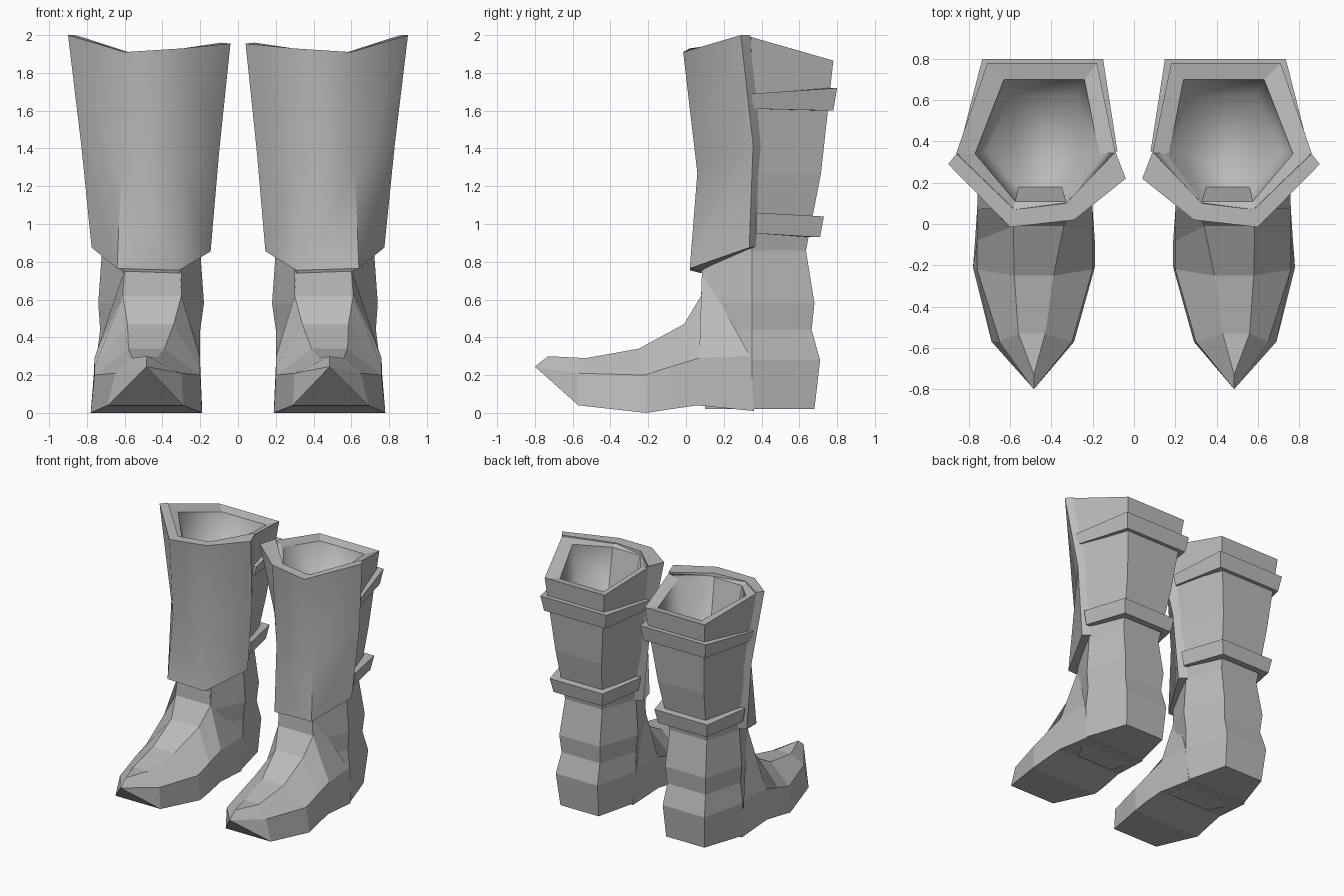
import bpy, bmesh, math

cube = bpy.data.objects.get("Cube")
if cube:
    bpy.data.objects.remove(cube, do_unlink=True)

grey = bpy.data.materials.new("boot grey")
grey.use_nodes = True
COLOUR = (0.5, 0.5, 0.5, 1)
grey.diffuse_color = COLOUR
grey.node_tree.nodes["Principled BSDF"].inputs["Base Color"].default_value = COLOUR


def loft(name, rings, cap_start=True, cap_end=True, smooth=None):
    """Skin a list of closed rings, then mirror the part for the other boot."""
    bm = bmesh.new()
    rows = [[bm.verts.new(p) for p in ring] for ring in rings]
    for a, b in zip(rows, rows[1:]):
        n = len(a)
        for i in range(n):
            bm.faces.new((a[i], a[(i + 1) % n], b[(i + 1) % n], b[i]))
    if cap_start:
        bm.faces.new(rows[0])
    if cap_end:
        bm.faces.new(rows[-1])
    bmesh.ops.remove_doubles(bm, verts=bm.verts, dist=0.0005)
    bmesh.ops.recalc_face_normals(bm, faces=bm.faces)
    mesh = bpy.data.meshes.new(name)
    bm.to_mesh(mesh)
    bm.free()
    mesh.materials.append(grey)
    obj = bpy.data.objects.new(name, mesh)
    bpy.context.collection.objects.link(obj)
    if smooth:
        bpy.ops.object.select_all(action='DESELECT')
        obj.select_set(True)
        bpy.context.view_layer.objects.active = obj
        bpy.ops.object.shade_smooth_by_angle(angle=math.radians(smooth))
    mirror = obj.modifiers.new("other boot", 'MIRROR')
    mirror.use_mirror_merge = False
    return obj


def leg_ring(back, side, front):
    """Six-sided section; each pair is (inner x, outer x, y, inner z, outer z)."""
    def ends(p):
        return (p[0], p[2], p[3]), (p[1], p[2], p[-1])
    (bi, bo), (si, so), (fi, fo) = ends(back), ends(side), ends(front)
    return [bi, bo, so, fo, fi, si]


# Leg: stacked hexagons, then over the rim and down into the opening
leg = []
for z, bx0, bx1, by, sx0, sx1, fy in [
        (0.02, 0.30, 0.64, 0.68, 0.22, 0.75, 0.10),
        (0.28, 0.29, 0.66, 0.71, 0.20, 0.75, 0.10),
        (0.44, 0.30, 0.64, 0.665, 0.20, 0.73, 0.10),
        (0.58, 0.29, 0.65, 0.68, 0.18, 0.74, 0.08),
        (0.86, 0.30, 0.63, 0.635, 0.20, 0.72, 0.09),
        (1.27, 0.25, 0.66, 0.715, 0.14, 0.79, 0.13)]:
    leg.append(leg_ring((bx0, bx1, by, z), (sx0, sx1, 0.35, z), (0.30, 0.61, fy, z)))
leg.append(leg_ring((0.18, 0.71, 0.78, 1.865), (0.09, 0.86, 0.345, 1.95, 1.99),
                    (0.32, 0.59, 0.06, 1.91)))
leg.append(leg_ring((0.24, 0.63, 0.70, 1.85), (0.17, 0.77, 0.34, 1.92, 1.95),
                    (0.33, 0.575, 0.11, 1.89)))
leg.append(leg_ring((0.28, 0.60, 0.62, 1.60), (0.24, 0.71, 0.35, 1.60),
                    (0.35, 0.56, 0.18, 1.60)))
leg_obj = loft("boot_leg", leg)

# Smooth lining inside the opening
for poly in leg_obj.data.polygons:
    c = poly.center
    if c.z > 1.59 and all(leg_obj.data.vertices[v].co.z < 1.96 for v in poly.vertices):
        inside = 0.15 < c.y < 0.67 and 0.2 < c.x < 0.75
        poly.use_smooth = inside


# Foot: sections running forward to the toe; each row is (inner x, outer x, y, z)
def foot_ring(bottom, middle, top):
    inner = [(p[0], p[2], p[3]) for p in (bottom, middle, top)]
    outer = [(p[1], p[2], p[3]) for p in (top, middle, bottom)]
    return inner + outer


TIP = (0.485, 0.485, -0.80, 0.245)
loft("boot_foot", [
    foot_ring((0.22, 0.75, 0.36, 0.01), (0.20, 0.75, 0.34, 0.30), (0.31, 0.60, 0.085, 0.76)),
    foot_ring((0.20, 0.76, 0.06, 0.04), (0.20, 0.76, 0.07, 0.29), (0.30, 0.61, 0.08, 0.62)),
    foot_ring((0.19, 0.77, -0.08, 0.02), (0.20, 0.76, -0.08, 0.245), (0.34, 0.585, -0.01, 0.47)),
    foot_ring((0.19, 0.78, -0.21, 0.0), (0.20, 0.76, -0.22, 0.20), (0.39, 0.58, -0.25, 0.34)),
    foot_ring((0.29, 0.69, -0.57, 0.04), (0.30, 0.65, -0.57, 0.21), (0.43, 0.56, -0.53, 0.29)),
    foot_ring(TIP, TIP, (0.485, 0.485, -0.73, 0.30)),
], cap_end=False)

# Shin guard: curved plate, outer points then inner points at each height
loft("shin_guard", [
    [(0.145, 0.33, 0.855), (0.31, 0.02, 0.755), (0.64, 0.02, 0.765), (0.775, 0.335, 0.875),
     (0.72, 0.37, 0.88), (0.60, 0.08, 0.75), (0.31, 0.08, 0.74), (0.20, 0.37, 0.86)],
    [(0.10, 0.32, 1.38), (0.30, 0.06, 1.27), (0.62, 0.06, 1.27), (0.83, 0.355, 1.42),
     (0.79, 0.395, 1.42), (0.60, 0.13, 1.27), (0.31, 0.13, 1.27), (0.14, 0.375, 1.38)],
    [(0.04, 0.22, 1.955), (0.29, 0.02, 1.93), (0.60, -0.015, 1.91), (0.90, 0.29, 2.0),
     (0.86, 0.34, 2.0), (0.58, 0.07, 1.91), (0.33, 0.10, 1.92), (0.09, 0.35, 1.96)],
], smooth=60)


# Straps: open bands round the back of the leg, ending at the guard
def strap(name, side, back, side_z, back_z, grow):
    rings = []
    path = [(side[0], side[2], side_z, 1, 0), (back[0], back[2], back_z, 1, -1),
            (back[1], back[2], back_z, -1, -1), (side[1], side[2], side_z, -1, 0)]
    for x, y, z, dx, dy in path:
        low, high = z
        in_x, in_y = x + 0.06 * dx, y + 0.07 * dy
        rings.append([(x + grow * dx, y + grow * dy, low), (x, y, high),
                      (in_x, in_y, high), (in_x, in_y, low)])
    loft(name, rings, smooth=50)


strap("upper_strap", (0.08, 0.85, 0.35), (0.15, 0.735, 0.80), (1.61, 1.69), (1.60, 1.72), 0.02)
strap("lower_strap", (0.14, 0.785, 0.37), (0.23, 0.70, 0.73), (0.95, 1.06), (0.93, 1.04), 0.02)
